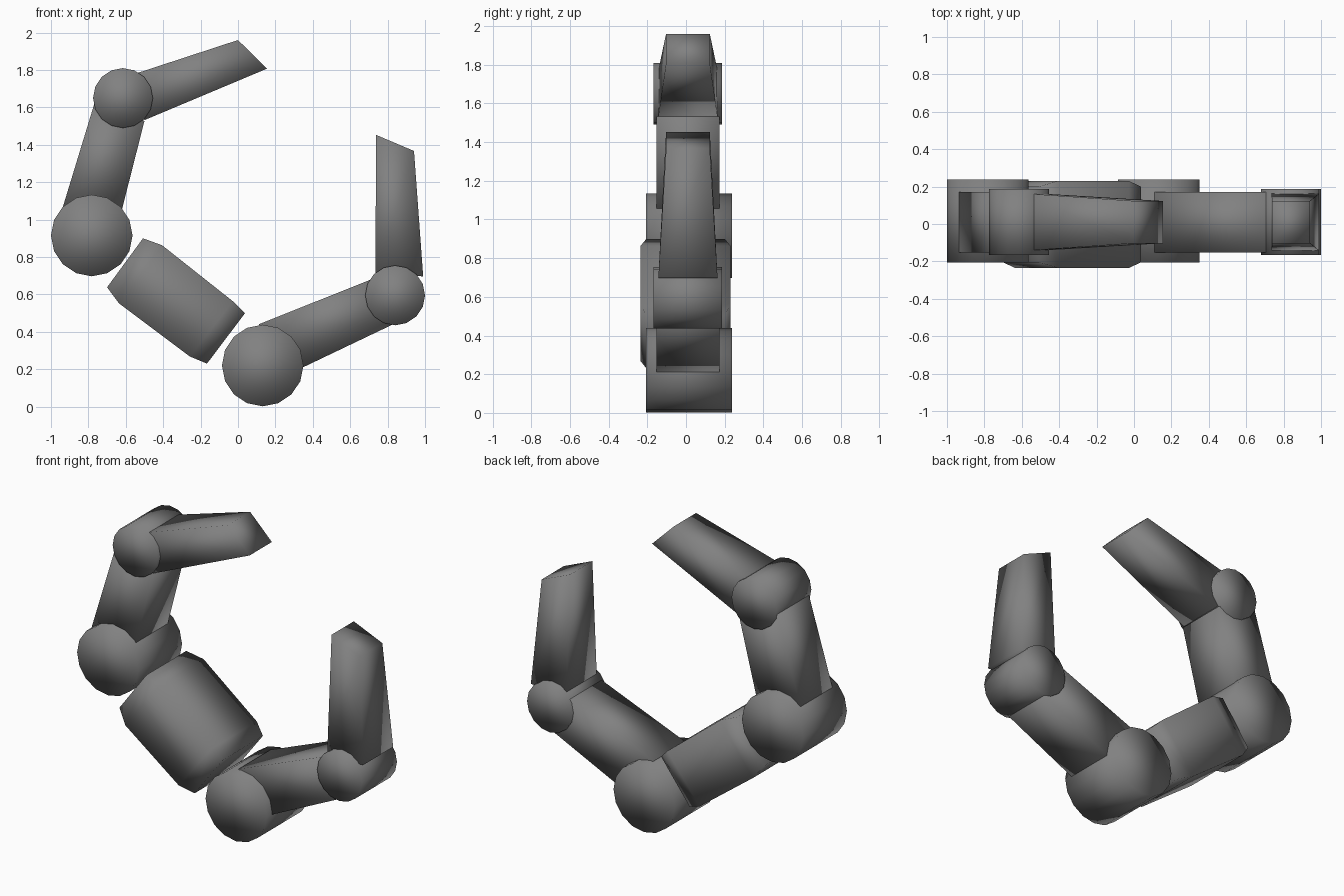
import bpy, math

if "Cube" in bpy.data.objects:
    bpy.data.objects.remove(bpy.data.objects["Cube"])

grey = bpy.data.materials.new("dark grey")
grey.diffuse_color = (0.22, 0.22, 0.22, 1)
grey.use_nodes = True
grey.node_tree.nodes["Principled BSDF"].inputs["Base Color"].default_value = grey.diffuse_color


def make(name, verts, faces):
    """Smooth-shaded mesh object from plain geometry."""
    me = bpy.data.meshes.new(name)
    me.from_pydata(verts, [], faces)
    me.materials.append(grey)
    for p in me.polygons:
        p.use_smooth = True
    ob = bpy.data.objects.new(name, me)
    bpy.context.collection.objects.link(ob)


def loft(name, sections):
    """Skin rectangular sections: each is (a, b, y0, y1), a and b being xz points."""
    verts, faces = [], []
    for a, b, y0, y1 in sections:
        verts += [(a[0], y0, a[1]), (b[0], y0, b[1]), (b[0], y1, b[1]), (a[0], y1, a[1])]
    for s in range(len(sections) - 1):
        for i in range(4):
            j = (i + 1) % 4
            faces.append((s * 4 + i, s * 4 + j, s * 4 + 4 + j, s * 4 + 4 + i))
    n = len(verts)
    faces += [(3, 2, 1, 0), (n - 4, n - 3, n - 2, n - 1)]
    # a runs along the left of the travel direction, so turn faces outward
    make(name, verts, [f[::-1] for f in faces] if flipped(sections) else faces)


def flipped(sections):
    a, b = sections[0][:2]
    c = sections[-1][0]
    return (b[0] - a[0]) * (c[1] - a[1]) - (b[1] - a[1]) * (c[0] - a[0]) < 0


def knuckle(name, x, z, r, y0, y1, n=16):
    """Cylinder lying along y."""
    ring = [(x + r * math.cos(math.tau * i / n), z + r * math.sin(math.tau * i / n))
            for i in range(n)]
    verts = [(p, y0, q) for p, q in ring] + [(p, y1, q) for p, q in ring]
    faces = [(i, i + n, (i + 1) % n + n, (i + 1) % n) for i in range(n)]
    faces += [tuple(range(n)), tuple(range(2 * n - 1, n - 1, -1))]
    make(name, verts, faces)


# Palm block with tapered ends
loft("palm", [
    ((-0.70, 0.638), (-0.508, 0.90), -0.205, 0.20),
    ((-0.636, 0.552), (-0.406, 0.863), -0.235, 0.23),
    ((-0.257, 0.268), (-0.027, 0.563), -0.235, 0.23),
    ((-0.166, 0.23), (0.037, 0.499), -0.205, 0.20)])

# Joints
for side, base, mid in (("upper", (-0.782, 0.915), (-0.615, 1.65)),
                        ("lower", (0.132, 0.22), (0.84, 0.595))):
    knuckle(side + "_base_joint", *base, 0.218, -0.207, 0.237)
    knuckle(side + "_middle_joint", *mid, 0.16, -0.167, 0.187)

# Inner finger segments
Y = (-0.152, 0.172)
loft("upper_inner_segment", [((-0.94, 1.056), (-0.62, 1.056), *Y),
                             ((-0.765, 1.63), (-0.50, 1.528), *Y)])
loft("lower_inner_segment", [((0.11, 0.44), (0.347, 0.21), *Y),
                             ((0.727, 0.686), (0.829, 0.44), *Y)])

# Tapered fingertips with slanted ends
base, tip = (-0.143, 0.163), (-0.103, 0.123)
loft("upper_fingertip", [((-0.58, 1.77), (-0.50, 1.532), *base),
                         ((0.0, 1.96), (0.155, 1.807), *tip)])
loft("lower_fingertip", [((0.735, 0.70), (0.99, 0.697), *base),
                         ((0.738, 1.453), (0.941, 1.367), *tip)])
